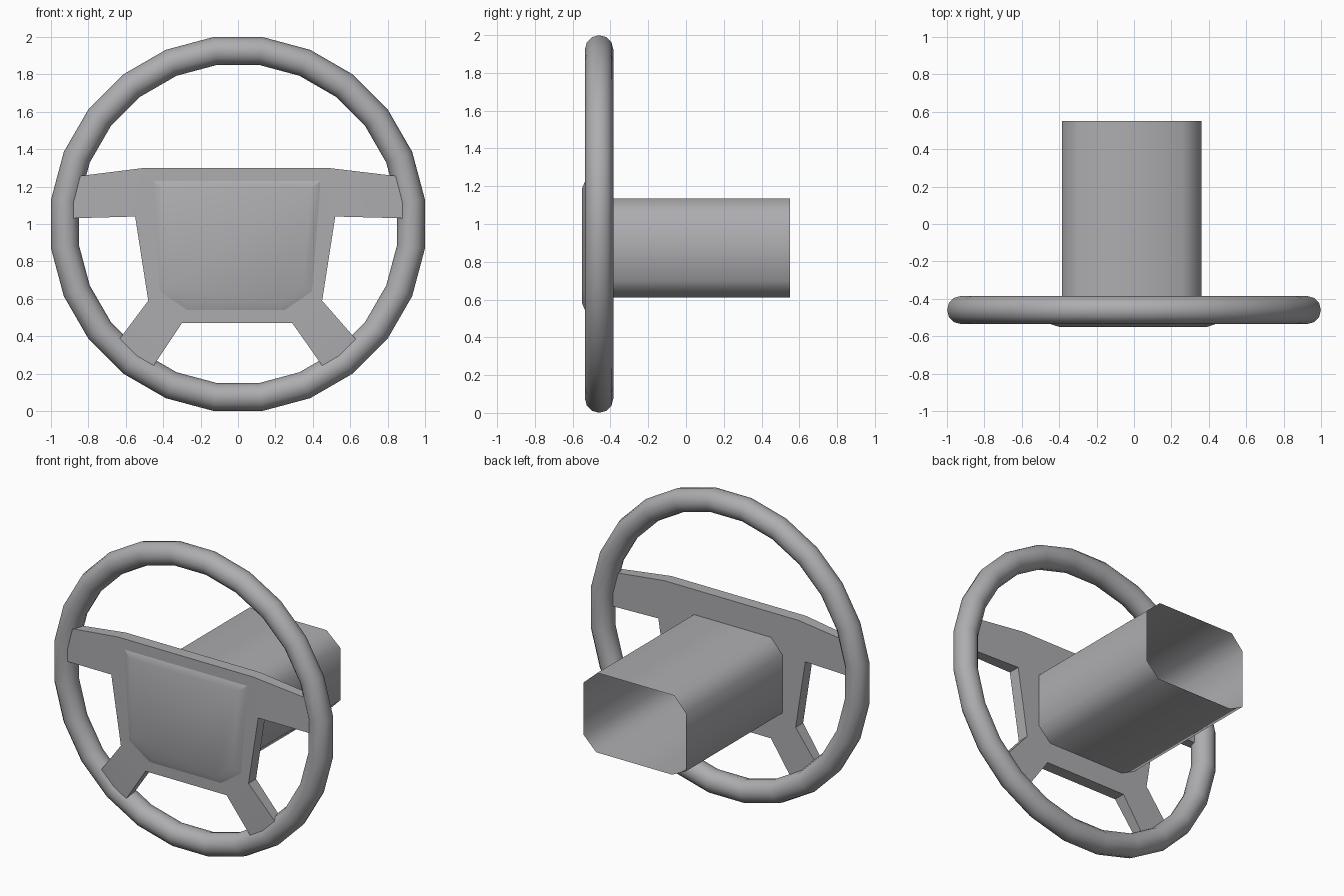
import bpy, bmesh, math

if "Cube" in bpy.data.objects:
    bpy.data.objects.remove(bpy.data.objects["Cube"])

grey = bpy.data.materials.new("soft_grey")
grey.diffuse_color = (0.42, 0.42, 0.44, 1)
grey.use_nodes = True
grey.node_tree.nodes["Principled BSDF"].inputs["Base Color"].default_value = grey.diffuse_color


def finish(name, bm, angle=None):
    """Turn a bmesh into a shaded object; no angle means fully smooth."""
    bmesh.ops.recalc_face_normals(bm, faces=bm.faces[:])
    mesh = bpy.data.meshes.new(name)
    bm.to_mesh(mesh)
    bm.free()
    mesh.materials.append(grey)
    obj = bpy.data.objects.new(name, mesh)
    bpy.context.collection.objects.link(obj)
    bpy.context.view_layer.objects.active = obj
    obj.select_set(True)
    if angle is None:
        bpy.ops.object.shade_smooth()
    else:
        bpy.ops.object.shade_smooth_by_angle(angle=math.radians(angle))
    obj.select_set(False)
    return obj


def loft(bm, rings, closed=False):
    """Join matching vertex rings with quads."""
    pairs = list(zip(rings, rings[1:]))
    if closed:
        pairs.append((rings[-1], rings[0]))
    for a, b in pairs:
        for i in range(len(a)):
            j = (i + 1) % len(a)
            bm.faces.new((a[i], a[j], b[j], b[i]))


# Rim: 24-sided ring with a round section
bm = bmesh.new()
rings = []
for i in range(24):
    a = math.radians(7.5 + 15 * i)
    ring = []
    for k in range(12):
        t = math.tau * k / 12
        r = 0.933 + 0.075 * math.cos(t)
        ring.append(bm.verts.new((r * math.cos(a), -0.46 + 0.075 * math.sin(t),
                                  1 + r * math.sin(a))))
    rings.append(ring)
loft(bm, rings, closed=True)
finish("rim", bm)

# Hub plate with four spokes, thinner at the spoke tips
hub = [(-0.50, 1.30), (0.48, 1.30), (0.52, 1.04), (0.45, 0.59),
       (0.29, 0.47), (-0.30, 0.47), (-0.48, 0.59), (-0.55, 1.04)]
tips = [((0.90, 1.25), (0.90, 1.03), 1, 2), ((0.66, 0.35), (0.48, 0.20), 3, 4),
        ((-0.48, 0.20), (-0.66, 0.35), 5, 6), ((-0.90, 1.03), (-0.90, 1.25), 7, 0)]
bm = bmesh.new()
hub_verts = [bm.verts.new((x, -0.455, z)) for x, z in hub]
bm.faces.new(hub_verts)
for p, q, i, j in tips:
    a, b = (bm.verts.new((x, -0.455, z)) for x, z in (p, q))
    bm.faces.new((hub_verts[i], a, b, hub_verts[j]))
front = bmesh.ops.extrude_face_region(bm, geom=bm.faces[:])["geom"]
for v in front:
    if isinstance(v, bmesh.types.BMVert):
        is_tip = math.hypot(v.co.x, v.co.z - 1) > 0.8
        v.co.y = -0.515 if is_tip else -0.533
finish("spoke_plate", bm, 30)

# Centre pad: shallow raised panel with cut lower corners
pad = [(-0.40, 1.19), (0.39, 1.19), (0.35, 0.67), (0.22, 0.58),
       (-0.24, 0.58), (-0.37, 0.67)]
bm = bmesh.new()
outer = [bm.verts.new((x * 1.14, -0.532, 0.89 + (z - 0.89) * 1.14)) for x, z in pad]
inner = [bm.verts.new((x, -0.55, z)) for x, z in pad]
loft(bm, [outer, inner])
bm.faces.new(inner)
finish("centre_pad", bm, 30)

# Steering column: open eight-sided sleeve
section = [(-0.30, 1.135), (0.26, 1.135), (0.36, 1.045), (0.36, 0.70),
           (0.27, 0.61), (-0.285, 0.61), (-0.385, 0.66), (-0.385, 1.04)]
bm = bmesh.new()
loft(bm, [[bm.verts.new((x, y, z)) for x, z in section] for y in (-0.455, 0.55)])
finish("column_sleeve", bm)
